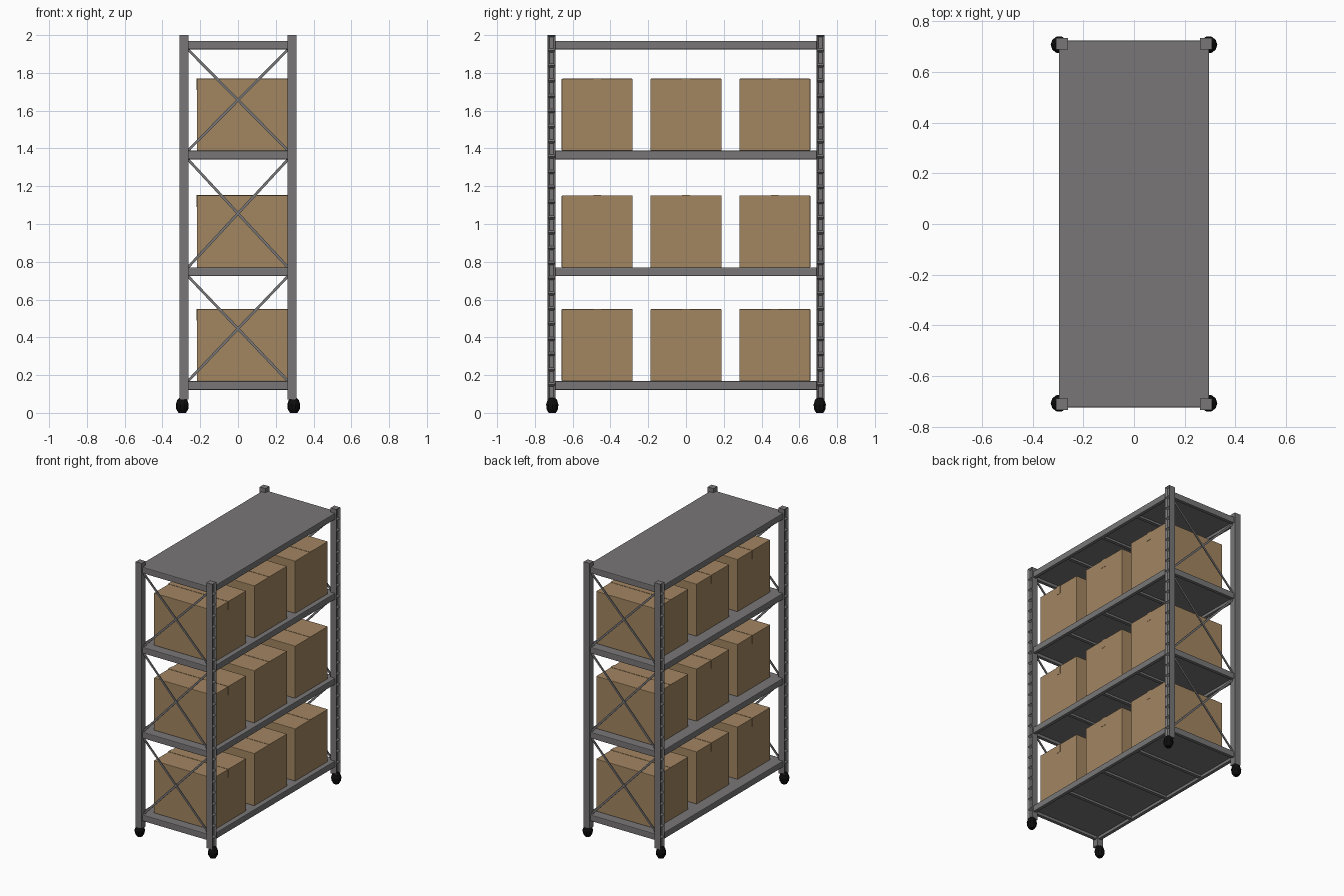
import bpy, bmesh, math
from mathutils import Vector, Matrix

if "Cube" in bpy.data.objects:
    bpy.data.objects.remove(bpy.data.objects["Cube"])


def material(name, rgb):
    m = bpy.data.materials.new(name)
    m.diffuse_color = (*rgb, 1)
    m.use_nodes = True
    m.node_tree.nodes["Principled BSDF"].inputs["Base Color"].default_value = m.diffuse_color
    return m


STEEL = material("grey steel", (0.19, 0.183, 0.187))
CARD = material("brown cardboard", (0.36, 0.235, 0.12))
RUBBER = material("black rubber", (0.004, 0.004, 0.004))


def add_box(bm, lo, hi):
    lo, hi = Vector(lo), Vector(hi)
    mat = Matrix.Translation((lo + hi) / 2) @ Matrix.Diagonal((*(hi - lo), 1))
    bmesh.ops.create_cube(bm, size=1, matrix=mat)


def finish(bm, name, mat, bevel=0.0):
    bmesh.ops.recalc_face_normals(bm, faces=bm.faces)
    me = bpy.data.meshes.new(name)
    bm.to_mesh(me)
    bm.free()
    me.materials.append(mat)
    ob = bpy.data.objects.new(name, me)
    bpy.context.collection.objects.link(ob)
    if bevel:
        b = ob.modifiers.new("bevel", 'BEVEL')
        b.width, b.segments = bevel, 2
    return ob


TOPS = [0.168, 0.77, 1.388, 1.97]   # shelf surface heights
RIM = 0.046

# corner posts with a row of slots on the outer side face
for sx in (-1, 1):
    for sy in (-1, 1):
        bm = bmesh.new()
        add_box(bm, (sx * 0.285 - 0.024, sy * 0.712 - 0.022, 0.07),
                (sx * 0.285 + 0.024, sy * 0.712 + 0.022, 2.0))
        upright = [e for e in bm.edges if abs(e.verts[0].co.z - e.verts[1].co.z) > 1]
        bmesh.ops.subdivide_edges(bm, edges=upright, cuts=23, use_grid_fill=True)
        bm.normal_update()
        outer = [f for f in bm.faces if f.normal.x * sx > 0.9]
        bmesh.ops.inset_individual(bm, faces=outer, thickness=0.015)
        bmesh.ops.translate(bm, vec=(-sx * 0.012, 0, 0),
                            verts=list({v for f in outer for v in f.verts}))
        finish(bm, "corner_post", STEEL)

        # round foot under the post
        bm = bmesh.new()
        prof = [(0.02, 0.0), (0.032, 0.02), (0.034, 0.045), (0.026, 0.07), (0.016, 0.08)]
        rings = []
        for r, z in prof:
            rings.append([bm.verts.new((sx * 0.295 + r * math.cos(a * math.tau / 10),
                                        sy * 0.708 + r * math.sin(a * math.tau / 10), z))
                          for a in range(10)])
        for p, q in zip(rings, rings[1:]):
            for i in range(10):
                j = (i + 1) % 10
                bm.faces.new((p[i], p[j], q[j], q[i]))
        bm.faces.new(rings[0][::-1])
        bm.faces.new(rings[-1])
        finish(bm, "foot", RUBBER)

# shelves: plate, rim beams and stiffening ribs below
for top in TOPS:
    bm = bmesh.new()
    add_box(bm, (-0.29, -0.72, top - 0.025), (0.29, 0.72, top))
    finish(bm, "shelf_plate", STEEL)
    bm = bmesh.new()
    for s in (-1, 1):
        add_box(bm, (s * 0.284 - 0.013, -0.70, top - RIM), (s * 0.284 + 0.013, 0.70, top))
        add_box(bm, (-0.28, s * 0.712 - 0.013, top - RIM), (0.28, s * 0.712 + 0.013, top))
    finish(bm, "shelf_rim", STEEL, 0.005)
    bm = bmesh.new()
    for y in (-0.36, 0, 0.36):
        add_box(bm, (-0.28, y - 0.012, top - 0.04), (0.28, y + 0.012, top - 0.02))
    finish(bm, "shelf_rib", STEEL)

# crossed braces in every bay at both ends
for low, high in zip(TOPS, TOPS[1:]):
    z0, z1 = low, high - RIM
    for sy in (-1, 1):
        for k in (-1, 1):
            a = Vector((-0.265 * k, sy * 0.708 + k * 0.003, z0))
            b = Vector((0.265 * k, sy * 0.708 + k * 0.003, z1))
            d = b - a
            bm = bmesh.new()
            rot = Matrix.Rotation(math.atan2(d.x, d.z), 4, 'Y')
            mat = Matrix.Translation((a + b) / 2) @ rot @ Matrix.Diagonal((0.014, 0.006, d.length, 1))
            bmesh.ops.create_cube(bm, size=1, matrix=mat)
            finish(bm, "cross_brace", STEEL)

# cardboard boxes with a strip of tape over the top seam
for top in TOPS[:3]:
    for y in (-0.47, 0, 0.47):
        z = top + 0.381
        bm = bmesh.new()
        add_box(bm, (-0.217, y - 0.188, top), (0.263, y + 0.188, z))
        finish(bm, "cardboard_box", CARD, 0.003)
        bm = bmesh.new()
        add_box(bm, (-0.219, y - 0.02, z - 0.001), (0.265, y + 0.02, z + 0.002))
        for x in (-0.218, 0.264):
            add_box(bm, (x - 0.001, y - 0.02, z - 0.06), (x + 0.001, y + 0.02, z))
        finish(bm, "box_tape", CARD)
